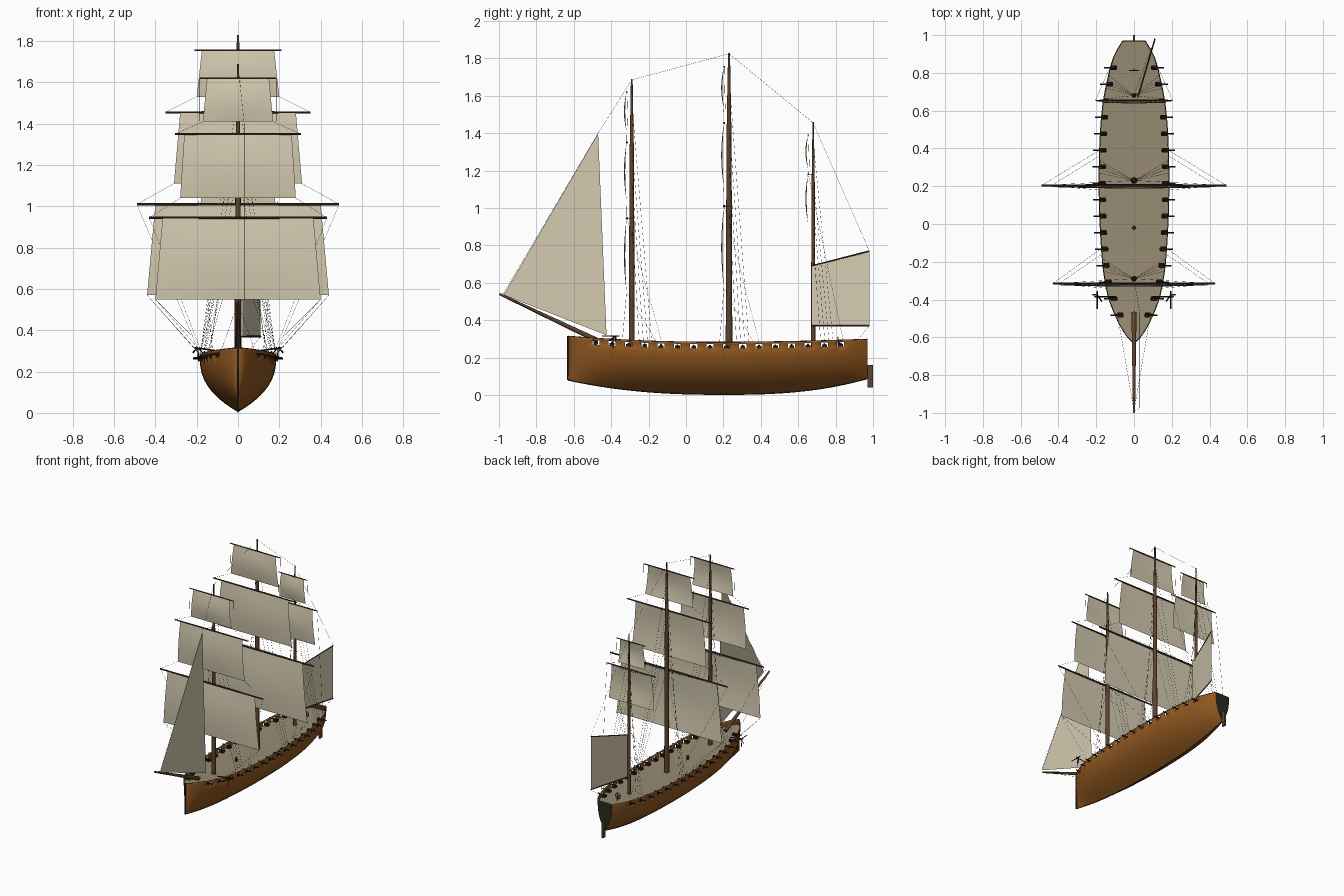
import bpy, bmesh, math
from mathutils import Vector, Matrix

if "Cube" in bpy.data.objects:
    bpy.data.objects.remove(bpy.data.objects["Cube"])


def material(name, rgb):
    m = bpy.data.materials.new(name)
    m.diffuse_color = (*rgb, 1)
    m.use_nodes = True
    m.node_tree.nodes["Principled BSDF"].inputs["Base Color"].default_value = m.diffuse_color
    return m


HULL = material("hull_brown", (0.285, 0.098, 0.014))
DARK = material("dark_trim", (0.022, 0.022, 0.015))
DECK = material("deck_tan", (0.31, 0.26, 0.17))
SAIL = material("sail_canvas", (0.66, 0.595, 0.435))
WOOD = material("spar_brown", (0.11, 0.055, 0.025))
YARD = material("yard_dark_brown", (0.06, 0.033, 0.022))
ROPE = material("rope_grey", (0.04, 0.037, 0.032))
IRON = material("gun_black", (0.014, 0.014, 0.012))


def finish(name, bm, mats, smooth=True):
    me = bpy.data.meshes.new(name)
    bm.to_mesh(me)
    bm.free()
    for m in mats:
        me.materials.append(m)
    ob = bpy.data.objects.new(name, me)
    bpy.context.collection.objects.link(ob)
    if smooth:
        bpy.context.view_layer.objects.active = ob
        ob.select_set(True)
        bpy.ops.object.shade_smooth_by_angle(angle=math.radians(40))
        ob.select_set(False)
    return ob


def rod(bm, a, b, r1, r2=None, n=8):
    a, b = Vector(a), Vector(b)
    d = b - a
    mat = Matrix.Translation((a + b) / 2) @ d.to_track_quat('Z', 'Y').to_matrix().to_4x4()
    bmesh.ops.create_cone(bm, cap_ends=True, segments=n, radius1=r1,
                          radius2=r1 if r2 is None else r2, depth=d.length, matrix=mat)


def path(bm, pts, r, n=4):
    for a, b in zip(pts, pts[1:]):
        rod(bm, a, b, r, n=n)


def box(bm, c, s):
    bmesh.ops.create_cube(bm, size=1, matrix=Matrix.Translation(c) @ Matrix.Diagonal((*s, 1)))


# ---- hull shape functions ----
PLAN = [(-0.63, 0.003), (-0.6, 0.034), (-0.55, 0.068), (-0.48, 0.102), (-0.4, 0.133), (-0.3, 0.155),
        (-0.2, 0.168), (0, 0.181), (0.2, 0.186), (0.4, 0.183), (0.57, 0.173), (0.7, 0.155),
        (0.83, 0.125), (0.9, 0.102), (0.97, 0.06)]


def width(y):
    # smooth interpolation of the plan outline
    y = min(max(y, PLAN[0][0]), PLAN[-1][0])
    i = max(k for k in range(len(PLAN) - 1) if PLAN[k][0] <= y)
    slope = lambda k: ((PLAN[min(k + 1, len(PLAN) - 1)][1] - PLAN[max(k - 1, 0)][1]) /
                       (PLAN[min(k + 1, len(PLAN) - 1)][0] - PLAN[max(k - 1, 0)][0]))
    (y0, w0), (y1, w1) = PLAN[i], PLAN[i + 1]
    h = y1 - y0
    t = (y - y0) / h
    return ((2 * t**3 - 3 * t**2 + 1) * w0 + (t**3 - 2 * t**2 + t) * h * slope(i)
            + (3 * t**2 - 2 * t**3) * w1 + (t**3 - t**2) * h * slope(i + 1))


def top(y):
    return 0.283 + (0.032 * ((0.15 - y) / 0.78)**2 if y < 0.15 else 0.016 * ((y - 0.15) / 0.82)**2)


def keel(y):
    return 0.004 + (0.076 * ((0.2 - y) / 0.83)**2.4 if y < 0.2 else 0.084 * ((y - 0.2) / 0.77)**2.6)


def side(y, z):
    t = (z - keel(y)) / (top(y) - keel(y))
    return width(y) * (1 - max(0, 1 - t)**2.6)


PORTS = [0.827 - 0.0873 * i for i in range(16)]
stations = sorted([-0.63, -0.6, -0.57, -0.53, 0.88, 0.93, 0.97]
                  + [p + d for p in PORTS for d in (-0.019, 0.019)])

# ---- hull shell with open gun ports, and dark transom ----
bm = bmesh.new()
ROWS = 11
rings = []
for y in stations:
    dz = top(y) - 0.035
    zs = [keel(y) + (dz - keel(y)) * (k / ROWS)**1.4 for k in range(ROWS + 1)] + [top(y) - 0.011, top(y)]
    right = [(side(y, z), y, z) for z in zs]
    left = [(-x, yy, z) for x, yy, z in reversed(right[1:])]
    rings.append([bm.verts.new(p) for p in left + right])
n = len(rings[0])
for j in range(len(rings) - 1):
    mid = (stations[j] + stations[j + 1]) / 2
    is_port = any(abs(mid - p) < 0.01 for p in PORTS)
    for k in range(n - 1):
        if is_port and k in (1, n - 3):
            continue
        bm.faces.new((rings[j][k], rings[j + 1][k], rings[j + 1][k + 1], rings[j][k + 1]))
bm.faces.new(list(reversed(rings[-1]))).material_index = 1
bm.normal_update()
tr = [f for f in bm.faces if len(f.verts) > 4][0]
if tr.normal.y < 0:
    tr.normal_flip()
hull = finish("hull", bm, [HULL, DARK])
mod = hull.modifiers.new("thickness", 'SOLIDIFY')
mod.thickness, mod.offset = 0.003, -1

# ---- deck ----
bm = bmesh.new()
rows = []
for y in stations:
    z = top(y) - 0.036
    x = max(side(y, z) - 0.002, 0.001)
    rows.append([bm.verts.new((-x, y, z)), bm.verts.new((x, y, z))])
for a, b in zip(rows, rows[1:]):
    bm.faces.new((a[0], a[1], b[1], b[0]))
finish("deck", bm, [DECK], False)

# ---- rail ----
bm = bmesh.new()
for s in (-1, 1):
    path(bm, [(s * (width(y) - 0.001), y, top(y)) for y in stations], 0.0022)
path(bm, [(-0.06, 0.969, top(0.97)), (0.06, 0.969, top(0.97))], 0.0022)
finish("rail", bm, [WOOD], False)

# ---- stem and keel strip ----
bm = bmesh.new()
path(bm, [(0, -0.632, top(-0.63)), (0, -0.632, keel(-0.63))], 0.005, 6)
path(bm, [(0, y, keel(y)) for y in stations], 0.003, 6)
finish("stem_and_keel", bm, [DARK], False)

# ---- rudder ----
bm = bmesh.new()
box(bm, (0, 0.985, 0.10), (0.012, 0.03, 0.12))
finish("rudder", bm, [WOOD], False)

# ---- guns ----
bm = bmesh.new()
for y in PORTS:
    z = top(y) - 0.023
    for s in (-1, 1):
        x = width(y) - (0.019 if y > -0.35 else 0.028)
        box(bm, (s * x, y, z - 0.005), (0.03, 0.026, 0.014))
        rod(bm, (s * (x - 0.018), y, z + 0.003), (s * (x + 0.052), y, z + 0.003), 0.006, 0.004)
finish("guns", bm, [IRON])

# ---- anchors ----
bm = bmesh.new()
for s in (-1, 1):
    path(bm, [(s * 0.1, -0.385, 0.30), (s * 0.21, -0.385, 0.316)], 0.004)
    path(bm, [(s * 0.195, -0.45, 0.316), (s * 0.195, -0.355, 0.316)], 0.0035)
    path(bm, [(s * 0.17, -0.41, 0.29), (s * 0.195, -0.375, 0.316), (s * 0.22, -0.375, 0.29)], 0.0035)
    path(bm, [(s * 0.195, -0.39, 0.316), (s * 0.19, -0.39, 0.25)], 0.003)
finish("anchors", bm, [IRON], False)

# ---- capstan, wheel ----
bm = bmesh.new()
rod(bm, (0, -0.02, 0.245), (0, -0.02, 0.275), 0.01, 0.008, 10)
rod(bm, (0, 0.82, 0.25), (0, 0.82, 0.285), 0.004)
ring = [(0.022 * math.cos(a * math.pi / 6), 0.812, 0.288 + 0.022 * math.sin(a * math.pi / 6)) for a in range(13)]
path(bm, ring, 0.0025)
for p in ring[:6]:
    path(bm, [p, (-p[0], p[1], 0.576 - p[2])], 0.0015)
finish("capstan_and_wheel", bm, [YARD], False)

# ---- masts with yards and square sails ----
# each mast: y, top, radius, then tiers of (yard z, yard half, sail foot z, head half, foot half)
MASTS = {
    "fore": (-0.29, 1.69, 0.016, [(0.945, 0.43, 0.55, 0.365, 0.40), (1.35, 0.305, 1.04, 0.26, 0.28),
                                  (1.62, 0.185, 1.41, 0.15, 0.17)]),
    "main": (0.23, 1.83, 0.018, [(1.01, 0.49, 0.57, 0.40, 0.44), (1.455, 0.35, 1.11, 0.28, 0.31),
                                 (1.755, 0.21, 1.53, 0.175, 0.20)]),
    "mizzen": (0.68, 1.46, 0.012, [(1.18, 0.205, 0.92, 0.165, 0.19), (1.39, 0.12, 1.21, 0.095, 0.11)]),
}
ropes = bmesh.new()
R = 0.0006
for name, (my, mz, r, tiers) in MASTS.items():
    bm = bmesh.new()
    rod(bm, (0, my, 0.24), (0, my, mz * 0.75), r, r * 0.75, 12)
    rod(bm, (0, my, mz * 0.75), (0, my, mz), r * 0.75, r * 0.3, 12)
    finish(name + "_mast", bm, [WOOD])
    yards, sails = bmesh.new(), bmesh.new()
    for i, (yz, yh, fz, hh, fh) in enumerate(tiers):
        yr = 0.003 + 0.009 * yh
        for s in (-1, 1):
            rod(yards, (0, my - 0.026, yz), (s * yh, my - 0.026, yz), yr, yr * 0.75)
        # bellied sail grid
        N = 8
        pt = lambda u, v: Vector(((hh + (fh - hh) * v) * (2 * u - 1),
                                  my - 0.028 - 0.014 * math.sin(math.pi * v) * (0.5 + 0.5 * math.sin(math.pi * u)),
                                  yz + (fz - yz) * v))
        g = [[sails.verts.new(pt(a / N, b / N)) for a in range(N + 1)] for b in range(N + 1)]
        for b in range(N):
            for a in range(N):
                sails.faces.new((g[b][a], g[b + 1][a], g[b + 1][a + 1], g[b][a + 1]))
        # sheets and braces
        for s in (-1, 1):
            clew = (s * fh, my - 0.028, fz)
            if i:
                path(ropes, [clew, (s * tiers[i - 1][1], my - 0.026, tiers[i - 1][0])], R)
            elif name != "mizzen":
                for d in (-0.05, 0.13):
                    path(ropes, [clew, (s * width(my + d), my + d, top(my + d))], R)
            tip = (s * yh, my - 0.026, yz)
            if i == 0:
                path(ropes, [tip, (s * width(my + 0.16), my + 0.16, top(my + 0.16))], R)
                path(ropes, [tip, (s * 0.01, my, yz)], R)
            if i == len(tiers) - 1:
                path(ropes, [tip, (s * yh, my - 0.02, fz)], R)
    finish(name + "_yards", yards, [YARD])
    finish(name + "_square_sails", sails, [SAIL])
    # shrouds
    for s in (-1, 1):
        for k, zt in enumerate((0.56, 0.7, 0.8, 0.93)):
            y = my + 0.04 + 0.022 * k
            path(ropes, [(0, my, mz * zt), (s * (width(y) - 0.003), y, top(y))], R)

bm = bmesh.new()
rod(bm, (0, -0.47, 0.29), (0, -0.997, 0.54), 0.014, 0.006, 10)
finish("bowsprit", bm, [WOOD])


# ---- jib and spanker ----
def flat_sail(name, pts):
    bm = bmesh.new()
    bm.faces.new([bm.verts.new(p) for p in pts])
    finish(name, bm, [SAIL], False)


flat_sail("jib", [(0.03, -0.975, 0.535), (0.03, -0.425, 0.32), (0.03, -0.47, 1.40)])
flat_sail("spanker", [(0.022, 0.67, 0.37), (0.11, 0.98, 0.37), (0.11, 0.98, 0.77), (0.022, 0.67, 0.69)])
bm = bmesh.new()
rod(bm, (0.02, 0.67, 0.69), (0.111, 0.98, 0.77), 0.004)
rod(bm, (0.02, 0.67, 0.37), (0.111, 0.98, 0.37), 0.004)
finish("gaff_and_boom", bm, [YARD])

# ---- stays ----
path(ropes, [(0, -0.995, 0.54), (0.03, -0.975, 0.545), (0.03, -0.47, 1.40), (0, -0.29, 1.685),
             (0, 0.23, 1.825), (0, 0.68, 1.455), (0.11, 0.98, 0.77)], R)
path(ropes, [(0.11, 0.98, 0.37), (0.05, 0.92, top(0.92))], R)
for s in (-1, 1):
    path(ropes, [(0, -0.99, 0.535), (s * width(-0.53), -0.53, top(-0.53))], R)
finish("rigging", ropes, [ROPE], False)
